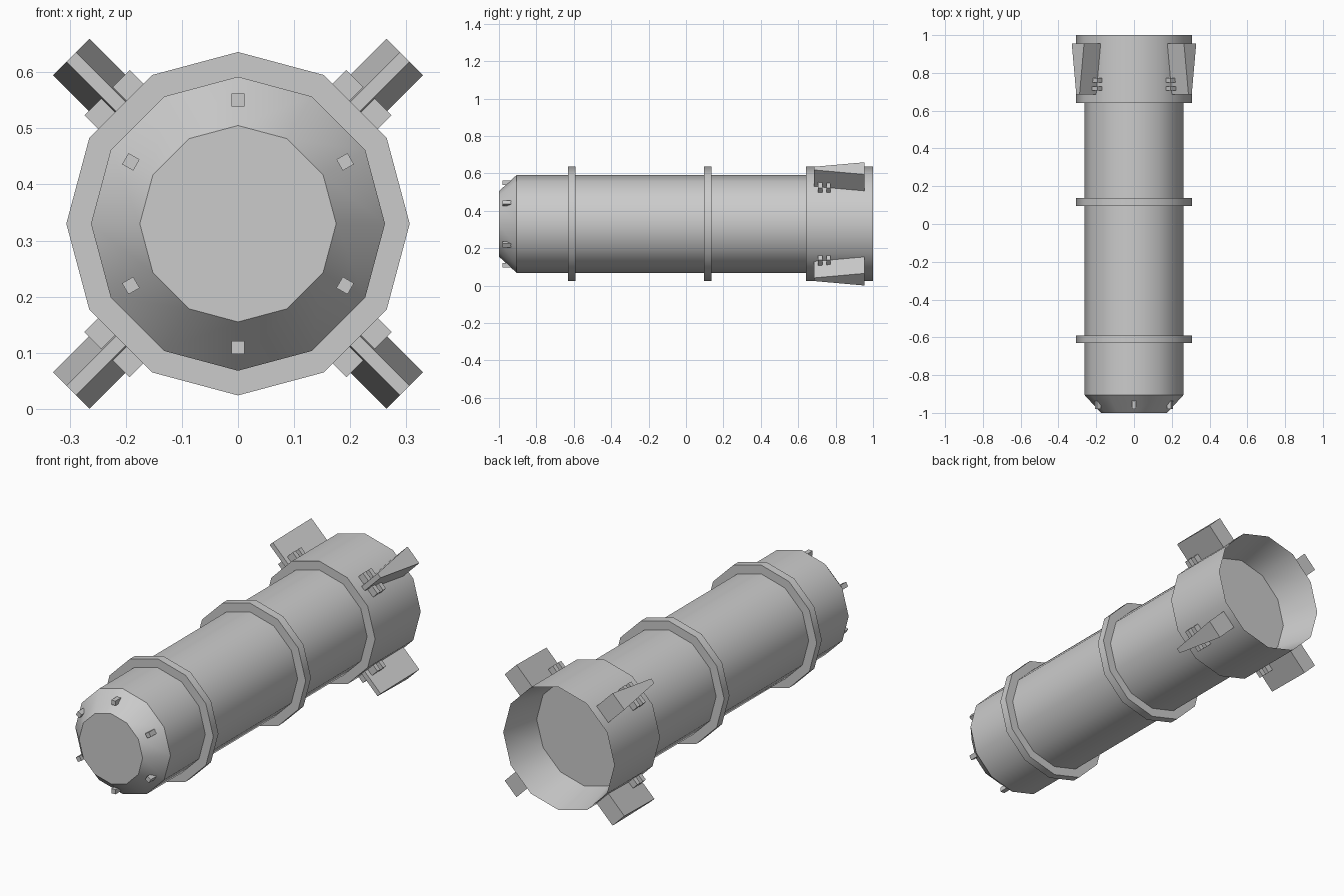
import bpy, bmesh, math
from mathutils import Matrix, Vector

if "Cube" in bpy.data.objects:
    bpy.data.objects.remove(bpy.data.objects["Cube"])

ZC = 0.33      # height of the long axis
SIDES = 12


def finish(name, bm, smooth=False):
    bmesh.ops.recalc_face_normals(bm, faces=bm.faces[:])
    mesh = bpy.data.meshes.new(name)
    bm.to_mesh(mesh)
    bm.free()
    ob = bpy.data.objects.new(name, mesh)
    bpy.context.collection.objects.link(ob)
    if smooth:
        bpy.ops.object.select_all(action='DESELECT')
        ob.select_set(True)
        bpy.context.view_layer.objects.active = ob
        bpy.ops.object.shade_smooth_by_angle(angle=math.radians(35))
    return ob


def lathe(name, profile, closed=False):
    """Turn (radius, y) points around the long axis; cap the ends unless closed."""
    bm = bmesh.new()
    rings = []
    for r, y in profile:
        rings.append([bm.verts.new((r * math.sin(a), y, ZC + r * math.cos(a)))
                      for a in (2 * math.pi * i / SIDES for i in range(SIDES))])
    pairs = list(zip(rings, rings[1:]))
    if closed:
        pairs.append((rings[-1], rings[0]))
    else:
        bm.faces.new(rings[0])
        bm.faces.new(rings[-1])
    for a, b in pairs:
        for i in range(SIDES):
            j = (i + 1) % SIDES
            bm.faces.new((a[i], a[j], b[j], b[i]))
    return finish(name, bm, True)


def radial_block(name, angle, r0, r1, y0, y1, w0, w1):
    """Block on a radial line; half width w0 at y0 and w1 at y1."""
    bm = bmesh.new()
    bmesh.ops.create_cube(bm, size=2)
    turn = Matrix.Rotation(angle, 3, 'Y')
    for v in bm.verts:
        front = v.co.y < 0
        local = Vector((v.co.x * (w0 if front else w1),
                        y0 if front else y1,
                        r1 if v.co.z > 0 else r0))
        v.co = turn @ local + Vector((0, 0, ZC))
    return finish(name, bm)


# Hull with bevelled nose, wider tail and recessed rear opening
lathe("hull", [(0.175, -1), (0.262, -0.905), (0.262, 0.641), (0.306, 0.641),
               (0.306, 1), (0.262, 0.8)])

# Raised bands
for name, y0, y1 in (("front_band", -0.631, -0.591), ("middle_band", 0.095, 0.137)):
    lathe(name, [(0.255, y0), (0.306, y0), (0.306, y1), (0.255, y1)], closed=True)

# Small pegs around the nose
for i in range(6):
    radial_block(f"nose_peg_{i + 1}", i * math.pi / 3, 0.209, 0.232,
                 -0.98, -0.935, 0.0115, 0.0115)

# Wedge fins, each held by two brackets
for i in range(4):
    angle = math.pi / 4 + i * math.pi / 2
    radial_block(f"fin_{i + 1}", angle, 0.29, 0.42, 0.685, 0.955, 0.012, 0.046)
    for j, y in enumerate((0.706, 0.75)):
        radial_block(f"fin_{i + 1}_bracket_{j + 1}", angle, 0.285, 0.33,
                     y, y + 0.023, 0.057, 0.057)
